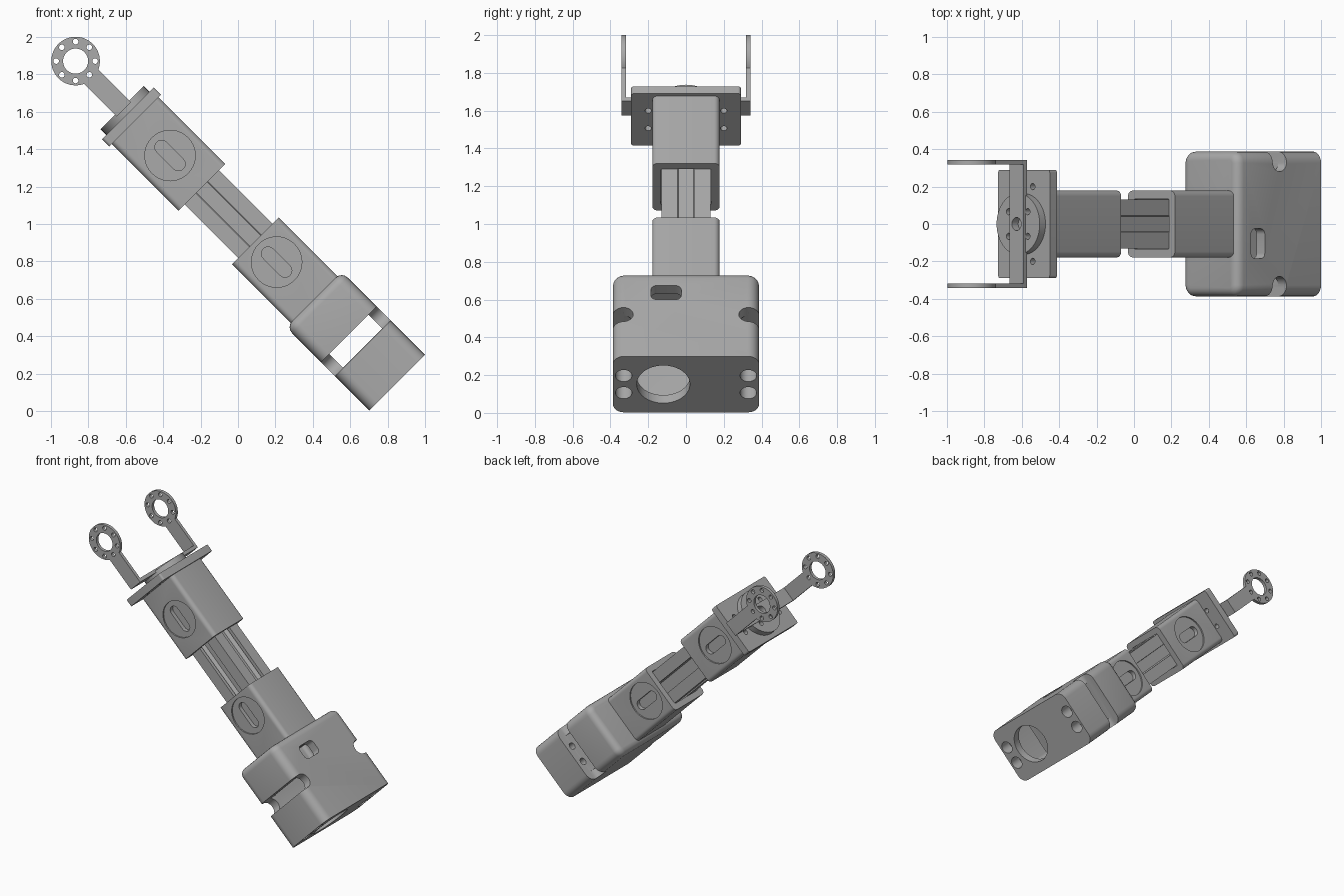
import bpy, bmesh
from math import sin, cos, pi, radians
from mathutils import Matrix

cube = bpy.data.objects.get("Cube")
if cube:
    bpy.data.objects.remove(cube)

# One grey material
grey = bpy.data.materials.new("plain grey")
grey.use_nodes = True
COLOUR = (0.4, 0.4, 0.4, 1)
grey.diffuse_color = COLOUR
grey.node_tree.nodes["Principled BSDF"].inputs["Base Color"].default_value = COLOUR

# The arm is built upright (x across, y sideways, z along), then leaned over
LEAN = Matrix.Rotation(radians(-45), 4, 'Y') @ Matrix.Translation((0.709, 0, 0))


def rrect(w, h, r, cx=0, cy=0, n=6):
    """Rounded rectangle outline from half sizes; r = w = h gives a circle."""
    pts = []
    for k, (sx, sy) in enumerate(((1, 1), (-1, 1), (-1, -1), (1, -1))):
        for i in range(n + 1):
            a = (k + i / n) * pi / 2
            pts.append((cx + sx * (w - r) + r * cos(a), cy + sy * (h - r) + r * sin(a)))
    return pts


def circle(r, cx=0, cy=0, n=6):
    return rrect(r, r, r, cx, cy, n)


def solid(name, profile, lo, hi, axis='z', soft=0):
    """Extrude a profile along an axis, optionally rounding its far rim."""
    place = {'z': lambda p, h: (p[0], p[1], h),
             'y': lambda p, h: (p[0], h, p[1]),
             'x': lambda p, h: (h, p[0], p[1])}[axis]
    bm = bmesh.new()
    rings = [[bm.verts.new(place(p, h)) for p in profile] for h in (lo, hi)]
    bm.faces.new(rings[0])
    cap = bm.faces.new(rings[1])
    n = len(profile)
    for i in range(n):
        j = (i + 1) % n
        bm.faces.new((rings[0][i], rings[0][j], rings[1][j], rings[1][i]))
    if soft:
        bmesh.ops.remove_doubles(bm, verts=bm.verts, dist=1e-5)
        bmesh.ops.bevel(bm, geom=list(cap.edges), offset=soft, segments=4,
                        profile=0.5, affect='EDGES')
    bmesh.ops.remove_doubles(bm, verts=bm.verts, dist=1e-5)
    bmesh.ops.recalc_face_normals(bm, faces=bm.faces)
    bm.transform(LEAN)
    mesh = bpy.data.meshes.new(name)
    bm.to_mesh(mesh)
    bm.free()
    mesh.materials.append(grey)
    ob = bpy.data.objects.new(name, mesh)
    bpy.context.collection.objects.link(ob)
    return ob


def cut(ob, *cutters):
    """Subtract the cutters, bake the result and remove them."""
    for c in cutters:
        c.hide_render = True
        m = ob.modifiers.new("cut", 'BOOLEAN')
        m.object, m.operation, m.solver = c, 'DIFFERENCE', 'EXACT'
    deps = bpy.context.evaluated_depsgraph_get()
    baked = bpy.data.meshes.new_from_object(ob.evaluated_get(deps))
    ob.modifiers.clear()
    ob.data = baked
    ob.data.name = ob.name
    for c in cutters:
        bpy.data.objects.remove(c)


def drill(profile, lo, hi, axis='z'):
    return solid("cutter", profile, lo, hi, axis)


parts = []

# Base housing: hollow, with side slots, a window, a round port and screw holes
base = solid("base_housing", rrect(0.21, 0.387, 0.06), -0.495, 0.135, soft=0.045)
holes = [drill(rrect(0.148, 0.27, 0.03), -0.435, 0.06),
         drill(circle(0.141, 0, -0.12, 10), -0.6, -0.4),
         drill(rrect(0.08, 0.052, 0.03, -0.105, -0.018), 0.1, 0.3, 'x')]
for side in (-1, 1):
    holes.append(drill(rrect(0.12, 0.0525, 0.0525, side * 0.4, -0.182), -0.3, 0.3, 'x'))
    holes.append(drill(rrect(0.148, 0.052, 0.001, 0, -0.182), *sorted((side * 0.22, side * 0.45)), 'y'))
    for x in (-0.064, 0.064):
        holes.append(drill(circle(0.044, x, side * 0.33), -0.6, -0.4))
        holes.append(drill(circle(0.025, x, side * 0.33), -0.6, -0.2))
cut(base, *holes)
parts.append(base)


# Square sockets with a recessed slotted disc on both sides
def socket(name, lo, hi, bore_lo, bore_hi, disc):
    ob = solid(name, rrect(0.177, 0.178, 0.03), lo, hi)
    cutters = [drill(rrect(0.134, 0.134, 0.01), bore_lo, bore_hi)]
    for side in (-1, 1):
        for profile, depth in ((circle(0.135, 0, disc, 10), 0.168),
                               (rrect(0.036, 0.1, 0.036, 0, disc), 0.138)):
            cutters.append(drill(profile, *sorted((side * depth, side * 0.25)), 'y'))
    cut(ob, *cutters)
    parts.append(ob)


socket("lower_socket", 0.1, 0.577, 0.2, 0.7, 0.417)
socket("upper_socket", 0.983, 1.49, 0.9, 1.4, 1.223)

# Slotted rail joining the sockets: one quarter of the outline, turned four times
quarter = [(0.13, -0.045), (0.105, -0.045), (0.105, -0.075), (0.07, -0.04),
           (0.07, 0.04), (0.105, 0.075), (0.105, 0.045), (0.13, 0.045), (0.13, 0.13)]
outline = []
for k in range(4):
    c, s = (1, 0, -1, 0)[k], (0, 1, 0, -1)[k]
    outline += [(x * c - y * s, x * s + y * c) for x, y in quarter]
parts.append(solid("slotted_rail", outline, 0.19, 1.41))

# Mounting flange
flange = solid("mounting_flange", rrect(0.195, 0.29, 0.015), 1.487, 1.541)
cut(flange, *[drill(circle(0.017, x, y), 1.4, 1.6)
              for x in (-0.066, 0.066) for y in (-0.2, 0.2)])
parts.append(flange)

# Turning disc and the bracket bar lying across it
disc = solid("turning_disc", circle(0.163, n=12), 1.535, 1.585)
cut(disc, drill(circle(0.035), 1.55, 1.7),
    *[drill(circle(0.017, x, y), 1.55, 1.7) for x in (-0.072, 0.072) for y in (-0.066, 0.066)])
parts.append(disc)
bar = solid("bracket_bar", rrect(0.054, 0.342, 0.002), 1.572, 1.597)
cut(bar, drill(circle(0.035), 1.5, 1.7))
parts.append(bar)

# Bracket arms ending in drilled rings
EYE = 1.937
keyhole = [(-0.054, 1.58), (0.054, 1.58)]
for i in range(41):
    a = radians(-65.5 + 311 * i / 40)
    keyhole.append((0.13 * cos(a), EYE + 0.13 * sin(a)))
for side, name in ((-1, "front"), (1, "back")):
    arm = solid(name + "_ring_arm", keyhole, *sorted((side * 0.318, side * 0.342)), 'y')
    bores = [drill(circle(0.067, 0, EYE, 10), -1, 1, 'y')]
    for k in range(8):
        a = k * pi / 4
        bores.append(drill(circle(0.015, 0.104 * cos(a), EYE + 0.104 * sin(a), 4), -1, 1, 'y'))
    cut(arm, *bores)
    parts.append(arm)

# Smooth the rounded surfaces, keep the edges crisp
bpy.ops.object.select_all(action='DESELECT')
for ob in parts:
    ob.select_set(True)
bpy.context.view_layer.objects.active = parts[0]
bpy.ops.object.shade_smooth_by_angle(angle=radians(30))
